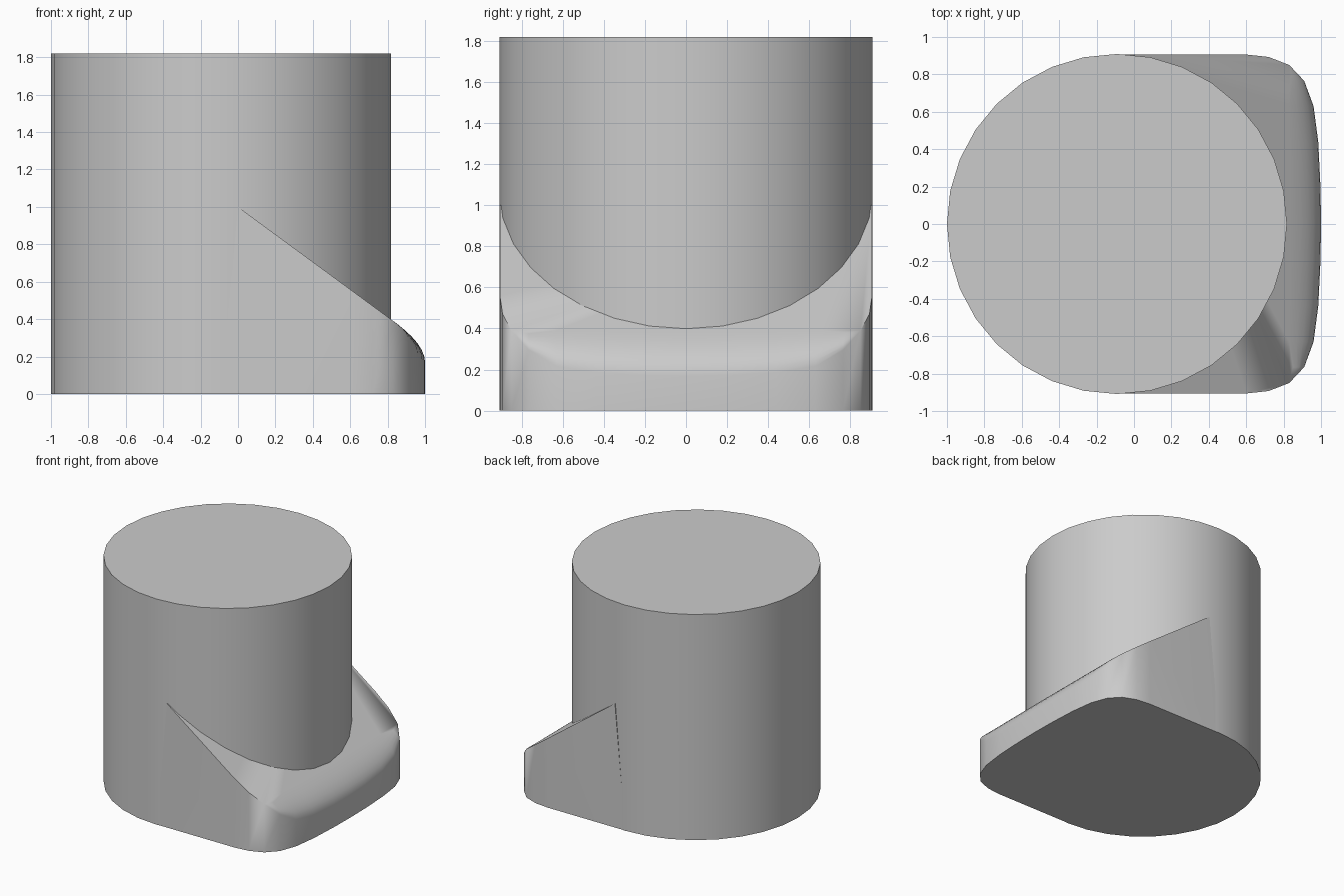
import bpy, bmesh
from mathutils import Vector

cube = bpy.data.objects.get("Cube")
if cube:
    bpy.data.objects.remove(cube, do_unlink=True)

grey = bpy.data.materials.new("plain_grey")
grey.use_nodes = True
colour = (0.6, 0.6, 0.6, 1)
grey.diffuse_color = colour
grey.node_tree.nodes["Principled BSDF"].inputs["Base Color"].default_value = colour

RADIUS, HEIGHT, AXIS_X = 0.909, 1.82, -0.091


def finish(obj):
    obj.data.materials.append(grey)
    bpy.ops.object.select_all(action="DESELECT")
    obj.select_set(True)
    bpy.context.view_layer.objects.active = obj
    bpy.ops.object.shade_smooth_by_angle(angle=0.52)


# Upright cylinder
bpy.ops.mesh.primitive_cylinder_add(vertices=32, radius=RADIUS, depth=HEIGHT,
                                    location=(AXIS_X, 0, HEIGHT / 2))
body = bpy.context.object
body.name = "cylinder_body"
finish(body)


# Sloping toe: rounded plan outline, slanted top, softened front lip
def slope(x):
    return 1.0 - 0.735 * x


# x, y and lip size along one half of the outline
half = [(0.6, 0.906, 0), (0.72, 0.893, 0), (0.83, 0.85, 0), (0.91, 0.765, 0.06),
        (0.96, 0.63, 0.13), (0.985, 0.44, 0.15), (0.997, 0.2, 0.16)]
outline = half + [(1.0, 0, 0.16)] + [(x, -y, r) for x, y, r in reversed(half)]
STEPS = 6

bm = bmesh.new()
columns = []
for x, y, lip in outline:
    corner = Vector((x, y, slope(x)))
    low = corner - Vector((0, 0, lip * 0.6))
    high = Vector((x - lip, y, slope(x - lip)))
    column = [bm.verts.new((x, y, 0))]
    for i in range(STEPS + 1):
        t = i / STEPS
        column.append(bm.verts.new(low * (1 - t) ** 2 + corner * 2 * t * (1 - t) + high * t * t))
    columns.append(column)

# Outer wall and lip
for a, b in zip(columns, columns[1:]):
    for i in range(STEPS + 1):
        bm.faces.new((b[i], b[i + 1], a[i + 1], a[i]))

# Straight sides running back to the cylinder
back = []
for column, side in ((columns[0], 1), (columns[-1], -1)):
    foot = bm.verts.new((AXIS_X, side * 0.906, 0))
    tip = bm.verts.new((0, side * 0.906, slope(0)))
    back.append((foot, tip))
    bm.faces.new([foot, tip] + column[:0:-1] + [column[0]])

# Slanted top, underside and hidden back
bm.faces.new([c[-1] for c in columns] + [back[1][1], back[0][1]])
bm.faces.new([c[0] for c in columns] + [back[1][0], back[0][0]])
bm.faces.new((back[0][0], back[0][1], back[1][1], back[1][0]))
bmesh.ops.remove_doubles(bm, verts=bm.verts, dist=0.0005)
bmesh.ops.recalc_face_normals(bm, faces=bm.faces)

mesh = bpy.data.meshes.new("sloping_toe")
bm.to_mesh(mesh)
bm.free()
toe = bpy.data.objects.new("sloping_toe", mesh)
bpy.context.collection.objects.link(toe)
finish(toe)
